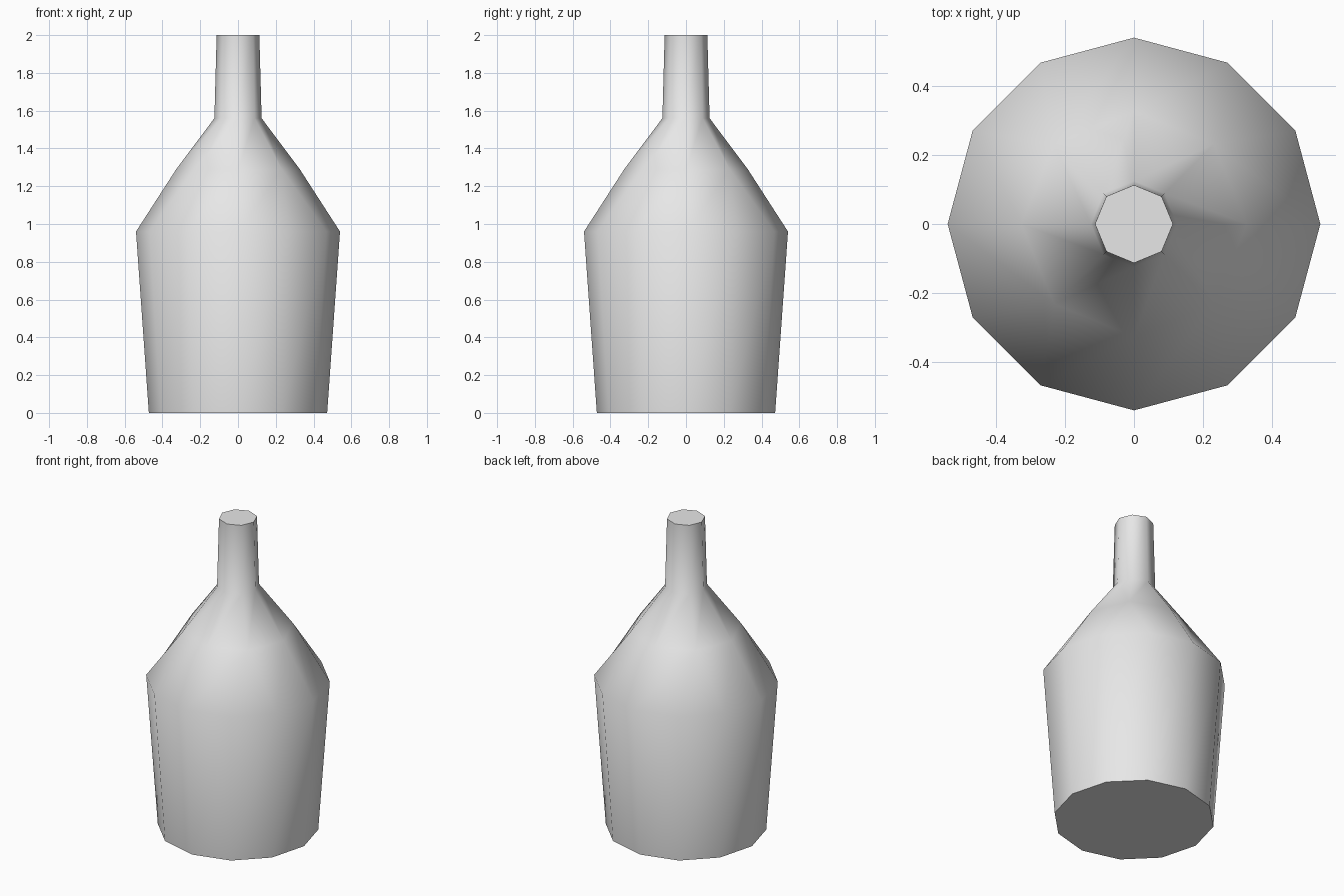
import bpy
import bmesh
from math import cos, sin, pi, radians

cube = bpy.data.objects.get("Cube")
if cube:
    bpy.data.objects.remove(cube)

# Single plain grey material
grey = bpy.data.materials.new("light grey")
grey.use_nodes = True
colour = (0.8, 0.8, 0.8, 1)
grey.diffuse_color = colour
grey.node_tree.nodes["Principled BSDF"].inputs["Base Color"].default_value = colour

bm = bmesh.new()


def ring(sides, radius, z):
    return [bm.verts.new((radius * cos(2 * pi * i / sides),
                          radius * sin(2 * pi * i / sides), z))
            for i in range(sides)]


def join(low, high):
    """Skin two rings that have the same number of sides."""
    n = len(low)
    for i in range(n):
        j = (i + 1) % n
        bm.faces.new((low[i], low[j], high[j], high[i]))


base = ring(12, 0.472, 0)
waist = ring(12, 0.54, 0.96)
shoulder = ring(8, 0.327, 1.29)
neck = ring(8, 0.125, 1.56)
lip = ring(8, 0.113, 2)

# Body, upper shoulder and neck walls
join(base, waist)
join(shoulder, neck)
join(neck, lip)

# Lower shoulder: each quarter goes from three sides to two
for q in range(4):
    a, b, c, d = (waist[(3 * q + k) % 12] for k in range(4))
    u, v, w = (shoulder[(2 * q + k) % 8] for k in range(3))
    bm.faces.new((a, b, v, u))
    bm.faces.new((b, c, v))
    bm.faces.new((c, d, w, v))

# Flat bottom and top caps
bm.faces.new(base[::-1])
bm.faces.new(lip)
bmesh.ops.recalc_face_normals(bm, faces=bm.faces[:])

mesh = bpy.data.meshes.new("bottle")
bm.to_mesh(mesh)
bm.free()
mesh.materials.append(grey)
bottle = bpy.data.objects.new("bottle", mesh)
bpy.context.collection.objects.link(bottle)

# Smooth walls with crisp cap edges
bpy.ops.object.select_all(action="DESELECT")
bottle.select_set(True)
bpy.context.view_layer.objects.active = bottle
bpy.ops.object.shade_smooth_by_angle(angle=radians(60))
